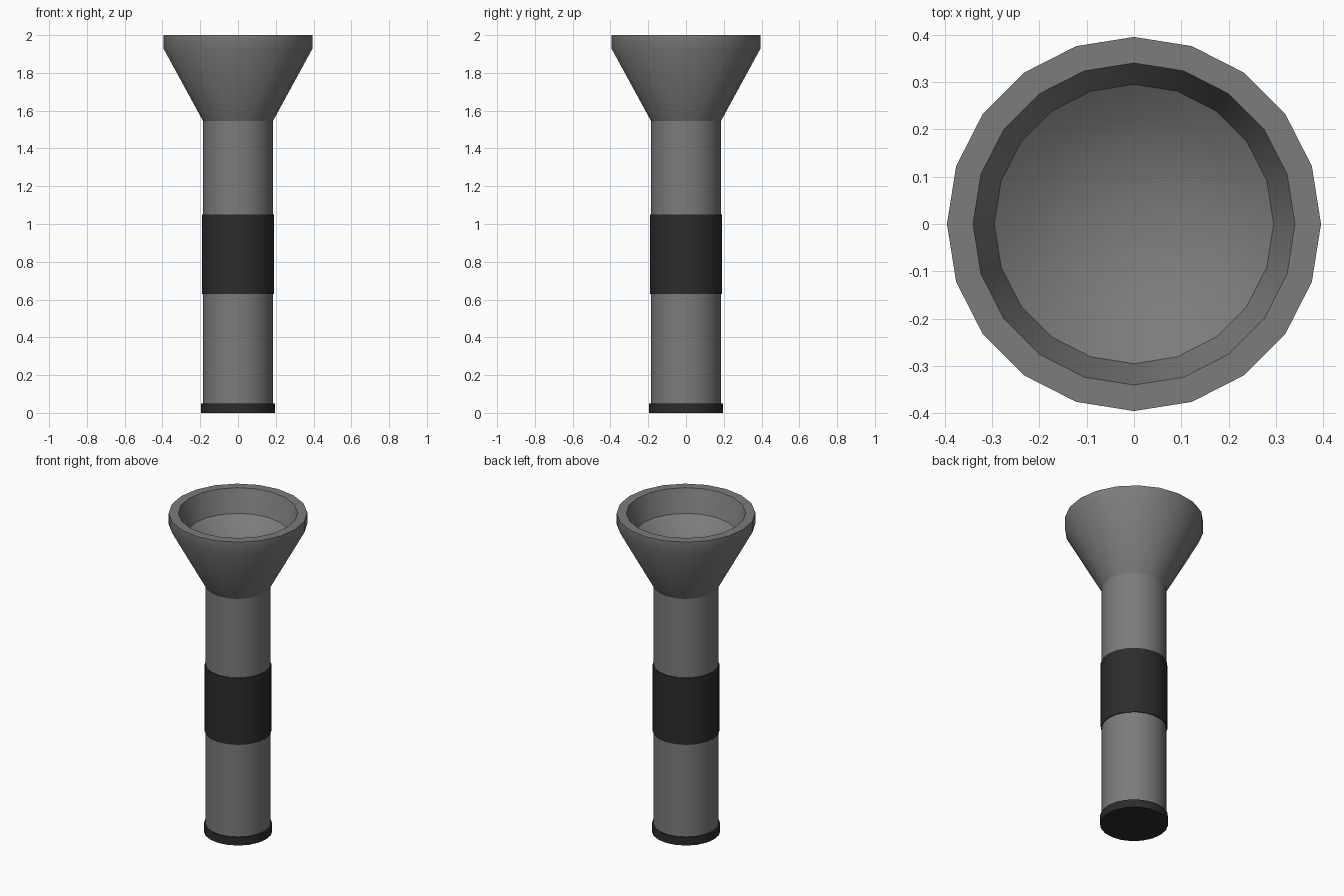
import bpy
import math

if "Cube" in bpy.data.objects:
    bpy.data.objects.remove(bpy.data.objects["Cube"])

SIDES = 20


def material(name, value):
    mat = bpy.data.materials.new(name)
    mat.diffuse_color = (value, value, value, 1)
    mat.use_nodes = True
    mat.node_tree.nodes["Principled BSDF"].inputs["Base Color"].default_value = mat.diffuse_color
    return mat


def lathe(name, profile, mat=None):
    """Spin (radius, z) points around z; radius 0 makes a pole."""
    verts, faces, rings = [], [], []
    for r, z in profile:
        count = SIDES if r else 1
        rings.append([len(verts) + i for i in range(count)])
        for i in range(count):
            a = math.tau * i / SIDES
            verts.append((r * math.cos(a), r * math.sin(a), z))
    for lo, hi in zip(rings, rings[1:]):
        for i in range(SIDES):
            j = (i + 1) % SIDES
            if len(lo) == 1:
                faces.append((lo[0], hi[j], hi[i]))
            elif len(hi) == 1:
                faces.append((lo[i], lo[j], hi[0]))
            else:
                faces.append((lo[i], lo[j], hi[j], hi[i]))
    mesh = bpy.data.meshes.new(name)
    mesh.from_pydata(verts, [], faces)
    obj = bpy.data.objects.new(name, mesh)
    bpy.context.collection.objects.link(obj)
    if mat:
        mesh.materials.append(mat)
    bpy.ops.object.select_all(action='DESELECT')
    obj.select_set(True)
    bpy.context.view_layer.objects.active = obj
    bpy.ops.object.shade_smooth_by_angle(angle=math.radians(35))
    return obj


grey = material("grey_metal", 0.2)
dark = material("dark_rubber", 0.025)

# Handle tube
lathe("handle", [(0.185, 0.04), (0.185, 1.56)], grey)

# Flared head with rim, inner wall and concave reflector
lathe("head", [(0.185, 1.545), (0.395, 1.93), (0.395, 2.0), (0.34, 2.0),
               (0.295, 1.86), (0.23, 1.815), (0.15, 1.78), (0.07, 1.762),
               (0, 1.757)], grey)

# Rubber grip band
lathe("grip_band", [(0.184, 0.63), (0.19, 0.63), (0.19, 1.05), (0.184, 1.05)], dark)

# End cap
lathe("end_cap", [(0, 0), (0.195, 0), (0.195, 0.05), (0.18, 0.05)], dark)
